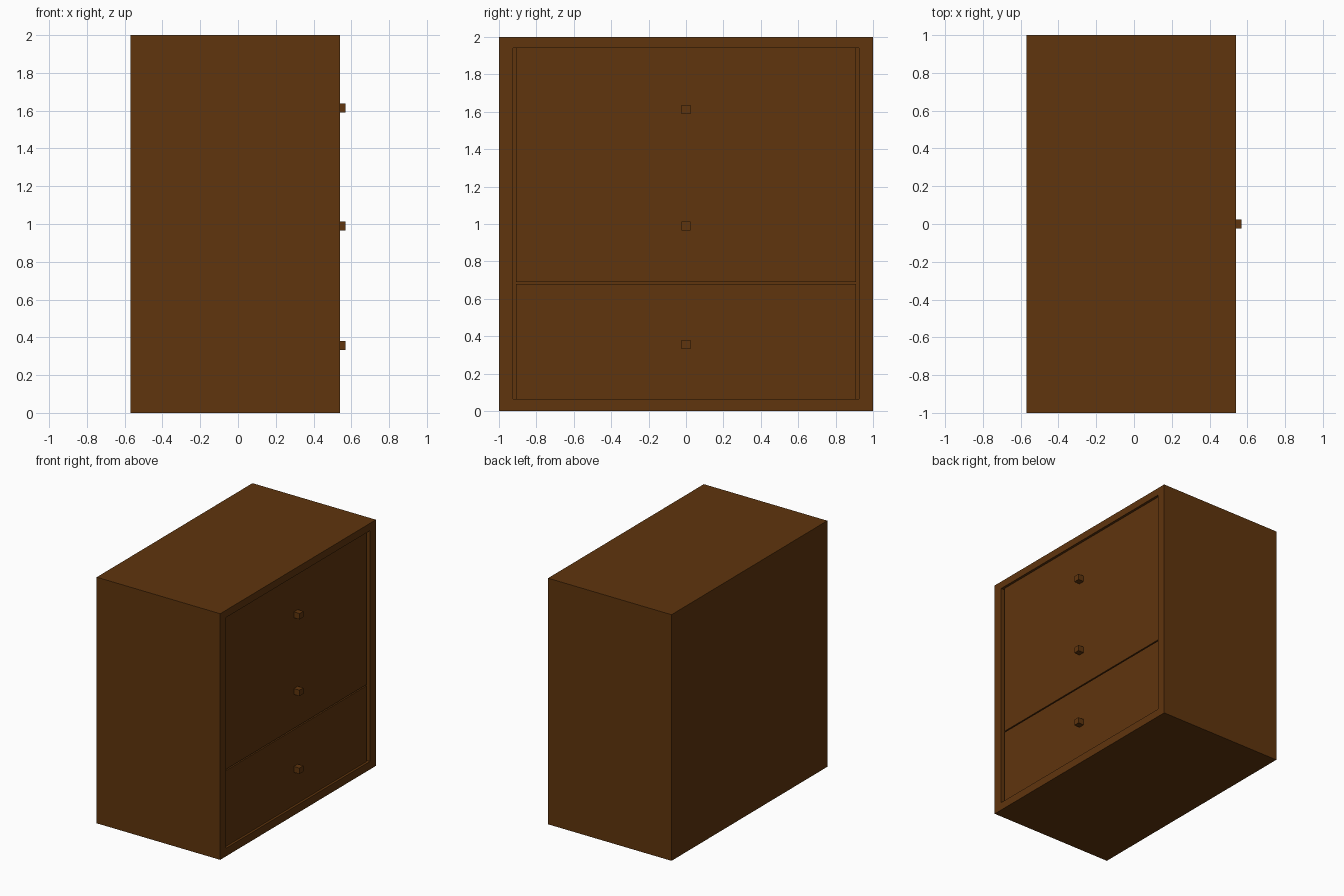
import bpy, bmesh
from mathutils import Vector

if "Cube" in bpy.data.objects:
    bpy.data.objects.remove(bpy.data.objects["Cube"])

wood = bpy.data.materials.new("dark_brown_wood")
wood.diffuse_color = (0.115, 0.035, 0.004, 1)
wood.use_nodes = True
wood.node_tree.nodes["Principled BSDF"].inputs["Base Color"].default_value = wood.diffuse_color


def finish(bm, name):
    bmesh.ops.recalc_face_normals(bm, faces=bm.faces)
    mesh = bpy.data.meshes.new(name)
    bm.to_mesh(mesh)
    bm.free()
    mesh.materials.append(wood)
    obj = bpy.data.objects.new(name, mesh)
    bpy.context.collection.objects.link(obj)
    return obj


def box_mesh(lo, hi):
    bm = bmesh.new()
    bmesh.ops.create_cube(bm, size=1)
    lo, hi = Vector(lo), Vector(hi)
    for v in bm.verts:
        v.co = Vector([lo[i] + (v.co[i] + 0.5) * (hi[i] - lo[i]) for i in range(3)])
    return bm


# Cabinet body: box with an opening pushed in from the drawer side (+x)
bm = box_mesh((-0.57, -1, 0), (0.54, 1, 2))
bm.normal_update()
face = max(bm.faces, key=lambda f: f.normal.x)
bmesh.ops.inset_region(bm, faces=[face], thickness=0.07)
for v in face.verts:
    v.co.y = 0.925 if v.co.y > 0 else -0.925
    v.co.z = 1.94 if v.co.z > 1 else 0.065
pushed = bmesh.ops.extrude_discrete_faces(bm, faces=[face])["faces"][0]
for v in pushed.verts:
    v.co.x = -0.50
finish(bm, "cabinet_body")

# Drawers, set slightly back, with narrow side gaps
FRONT = 0.52
for name, z0, z1 in (("lower_drawer", 0.065, 0.68), ("upper_drawers", 0.69, 1.94)):
    finish(box_mesh((-0.50, -0.91, z0), (FRONT, 0.91, z1)), name)

# Square knobs
for i, z in enumerate((0.357, 0.99, 1.613)):
    finish(box_mesh((FRONT, -0.025, z - 0.024), (0.57, 0.025, z + 0.024)), f"knob_{i + 1}")
